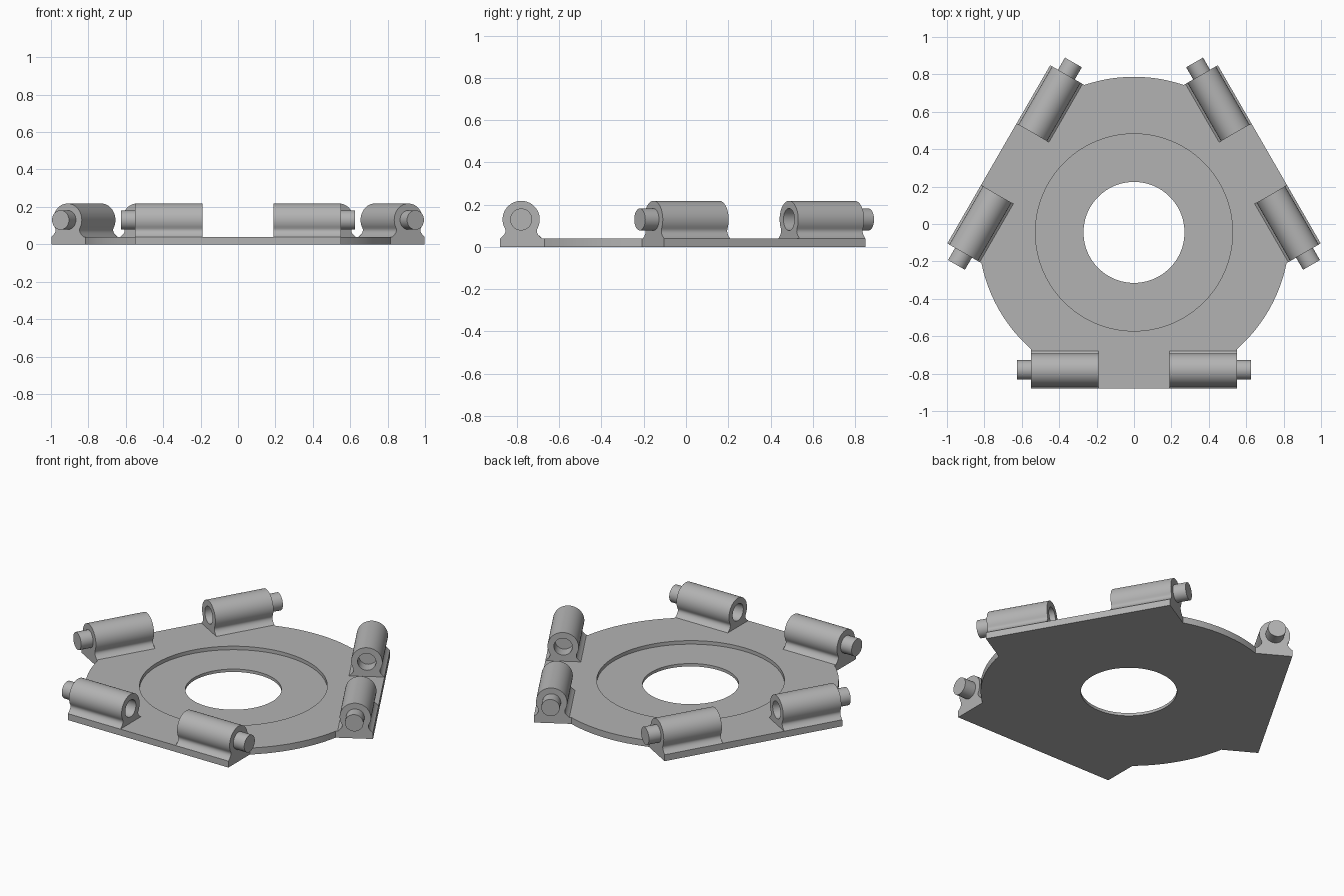
import bpy, bmesh, math
from mathutils import Matrix, Vector

if "Cube" in bpy.data.objects:
    bpy.data.objects.remove(bpy.data.objects["Cube"])

CY = -0.045                      # hub centre in y
R_OUT, R_REC, R_HOLE = 0.832, 0.527, 0.27
EDGE, HALF = 0.835, 0.55         # flange distance from hub, half length
T, FLOOR = 0.04, 0.018           # plate thickness, recess floor height
AX, AZ, KR = -0.735, 0.13, 0.088 # knuckle axis and radius
PIN_R = 0.052

grey = bpy.data.materials.new("grey")
grey.diffuse_color = (0.45, 0.45, 0.45, 1)
grey.use_nodes = True
grey.node_tree.nodes["Principled BSDF"].inputs["Base Color"].default_value = grey.diffuse_color


def finish(bm, name):
    bmesh.ops.remove_doubles(bm, verts=bm.verts, dist=1e-5)
    bmesh.ops.recalc_face_normals(bm, faces=bm.faces)
    me = bpy.data.meshes.new(name)
    bm.to_mesh(me)
    bm.free()
    me.materials.append(grey)
    ob = bpy.data.objects.new(name, me)
    bpy.context.collection.objects.link(ob)
    bpy.ops.object.select_all(action='DESELECT')
    ob.select_set(True)
    bpy.context.view_layer.objects.active = ob
    bpy.ops.object.shade_smooth_by_angle(angle=math.radians(30))
    return ob


def loft(bm, rings, closed=False, caps=False):
    loops = [[bm.verts.new(p) for p in r] for r in rings]
    n = len(loops[0])
    pairs = list(zip(loops, loops[1:]))
    if closed:
        pairs.append((loops[-1], loops[0]))
    for a, b in pairs:
        for i in range(n):
            j = (i + 1) % n
            bm.faces.new((a[i], a[j], b[j], b[i]))
    if caps:
        bm.faces.new(loops[0])
        bm.faces.new(loops[-1])


# Plate: round disc with three straight flanges, recess and centre hole
join = math.sqrt(R_OUT ** 2 - HALF ** 2)
outline = []
for k in range(3):
    pts = [(-HALF, -join), (-HALF, -(join + EDGE) / 2)]
    pts += [(-HALF + 2 * HALF * i / 20, -EDGE) for i in range(21)]
    pts += [(HALF, -(join + EDGE) / 2), (HALF, -join)]
    a0 = math.atan2(-join, HALF)
    a1 = math.radians(120) - math.pi - a0
    pts += [(R_OUT * math.cos(a0 + (a1 - a0) * i / 12),
             R_OUT * math.sin(a0 + (a1 - a0) * i / 12)) for i in range(1, 12)]
    rot = Matrix.Rotation(k * math.tau / 3, 2)
    outline += [rot @ Vector(p) for p in pts]


def plate_ring(z, r=None):
    return [((p if r is None else p.normalized() * r).to_3d()
             + Vector((0, CY, z))) for p in outline]


bm = bmesh.new()
loft(bm, [plate_ring(0), plate_ring(T), plate_ring(T, R_REC),
          plate_ring(FLOOR, R_REC), plate_ring(FLOOR, R_HOLE),
          plate_ring(0, R_HOLE)], closed=True)
finish(bm, "base_plate")

# Knuckle cross-section: round top, flared foot (relative to the axis)
half = []
a = math.radians(-30)
p0 = Vector((KR * math.cos(a), KR * math.sin(a)))
p1, p2 = Vector((0.066, -0.066)), Vector((0.1, T - AZ))
for i in range(8):
    t = i / 8
    half.append(p0 * (1 - t) ** 2 + p1 * 2 * t * (1 - t) + p2 * t * t)
arc = [Vector((KR * math.cos(b), KR * math.sin(b)))
       for b in (math.radians(-30 + 240 * i / 40) for i in range(1, 40))]
foot = [Vector((-0.1 + 0.2 * i / 12, T - AZ)) for i in range(13)]
section = arc + [Vector((-p.x, p.y)) for p in half] + foot + half[::-1]


def section_ring(x, r=None):
    return [(x, AX + q.x, AZ + q.y)
            for q in (p if r is None else p.normalized() * r for p in section)]


# Knuckles with socket on the inner end and pin on the outer end
for k in range(3):
    place = Matrix.Translation((0, CY, 0)) @ Matrix.Rotation(k * math.tau / 3, 4, 'Z')
    for s, side in ((-1, "left"), (1, "right")):
        bm = bmesh.new()
        loft(bm, [section_ring(s * 0.27, PIN_R), section_ring(s * 0.19, PIN_R),
                  section_ring(s * 0.19), section_ring(s * HALF)], caps=True)
        bm.transform(place)
        finish(bm, f"hinge_knuckle_{side}_{k + 1}")

        bm = bmesh.new()
        bmesh.ops.create_cone(
            bm, cap_ends=True, segments=40, radius1=PIN_R, radius2=PIN_R, depth=0.085,
            matrix=Matrix.Translation((s * 0.5825, AX, AZ)) @ Matrix.Rotation(math.pi / 2, 4, 'Y'))
        bm.transform(place)
        finish(bm, f"hinge_pin_{side}_{k + 1}")
